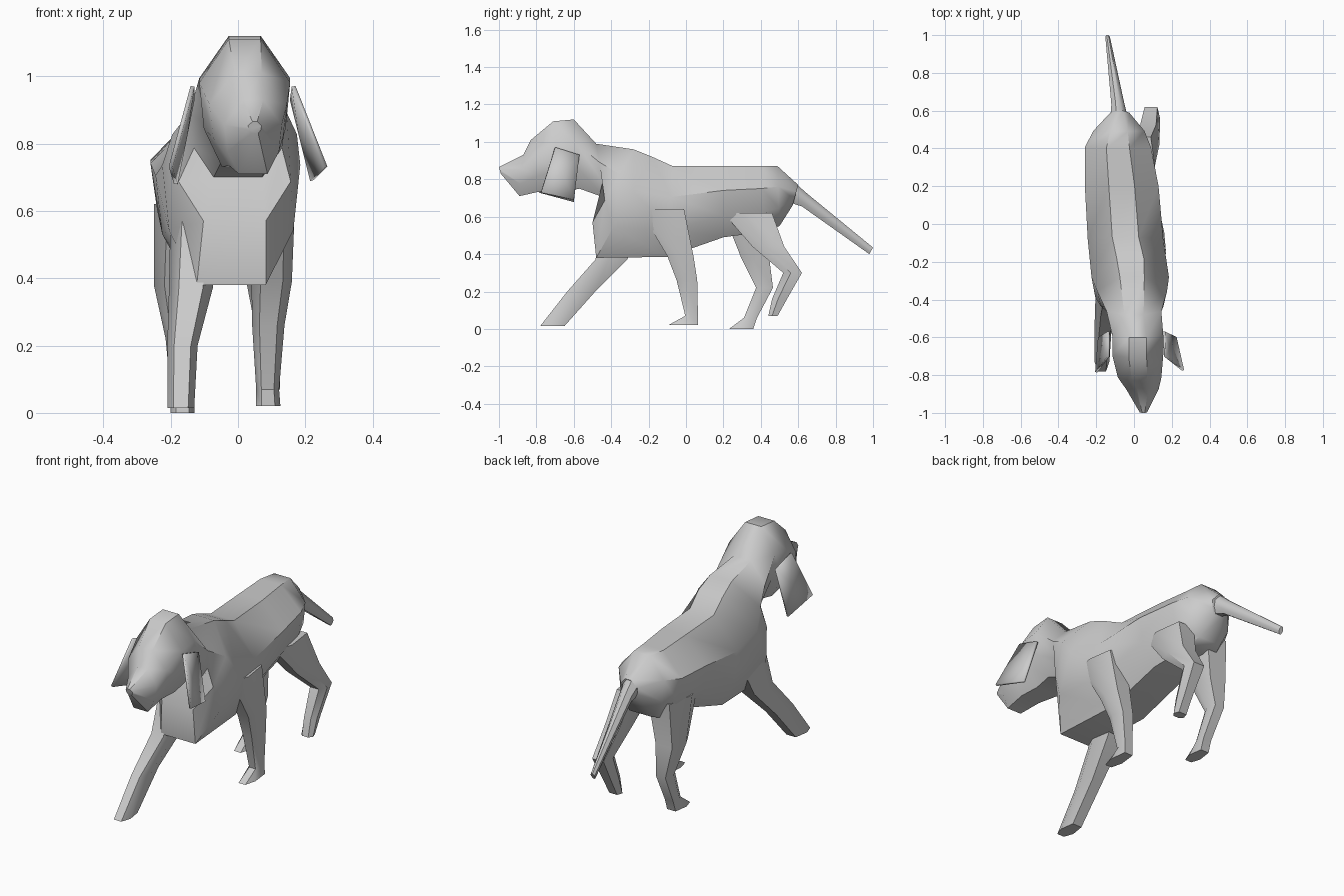
import bpy, bmesh, math
from mathutils import Vector

if "Cube" in bpy.data.objects:
    bpy.data.objects.remove(bpy.data.objects["Cube"])


def finish(name, bm, angle=45):
    bmesh.ops.recalc_face_normals(bm, faces=bm.faces)
    mesh = bpy.data.meshes.new(name)
    bm.to_mesh(mesh)
    bm.free()
    ob = bpy.data.objects.new(name, mesh)
    bpy.context.collection.objects.link(ob)
    bpy.ops.object.select_all(action='DESELECT')
    bpy.context.view_layer.objects.active = ob
    ob.select_set(True)
    bpy.ops.object.shade_smooth_by_angle(angle=math.radians(angle))
    return ob


def loft(name, rings):
    """Skin a list of point rings and cap both ends."""
    bm = bmesh.new()
    loops = [[bm.verts.new(p) for p in ring] for ring in rings]
    n = len(loops[0])
    for a, b in zip(loops, loops[1:]):
        for i in range(n):
            j = (i + 1) % n
            bm.faces.new((a[i], a[j], b[j], b[i]))
    bm.faces.new(loops[0])
    bm.faces.new(loops[-1])
    return finish(name, bm)


# Half cross-section: (share of half width, share of height)
HALF = [(.35, 1), (1, .66), (.9, .3), (.5, 0)]
SECTION = HALF + [(-u, t) for u, t in reversed(HALF)]


def slice_ring(cx, hw, top, bottom):
    """Cross-section between a top (y, z) and a bottom (y, z) point."""
    t, b = Vector((cx, *top)), Vector((cx, *bottom))
    return [b.lerp(t, s) + Vector((u * hw, 0, 0)) for u, s in SECTION]


def leg_ring(x, y, z, hx, hy):
    """Level six-sided ring."""
    return [(x + hx * u, y + hy * v, z) for u, v in
            [(.55, -1), (1, -.2), (.7, 1), (-.7, 1), (-1, -.2), (-.55, -1)]]


# Body, neck and head, nose to rump
body = [
    (.05, .02, (-1, .865), (-.99, .83)),
    (.045, .085, (-.87, .93), (-.89, .71)),
    (.03, .115, (-.83, 1.01), (-.78, .735)),
    (.02, .135, (-.71, 1.11), (-.66, .73)),
    (.02, .135, (-.60, 1.12), (-.57, .75)),
    (.00, .145, (-.48, .99), (-.43, .70)),
    (-.01, .185, (-.28, .96), (-.50, .57)),
    (-.02, .205, (-.18, .92), (-.48, .38)),
    (-.045, .20, (-.07, .87), (-.10, .385)),
    (-.065, .195, (.20, .87), (.20, .49)),
    (-.085, .175, (.40, .87), (.42, .52)),
    (-.08, .135, (.49, .87), (.50, .55)),
    (-.075, .05, (.60, .77), (.57, .66)),
]
loft("body_and_head", [slice_ring(*r) for r in body])

# Tail
loft("tail", [slice_ring(*r) for r in [
    (-.075, .05, (.53, .83), (.54, .68)),
    (-.085, .035, (.64, .73), (.62, .655)),
    (-.14, .012, (1, .435), (.98, .40))]])

# Walking legs: x, y, z, half width, half depth from the top down
legs = {
    "front_left_leg": [
        (-.12, -.30, .62, .08, .12), (-.14, -.40, .37, .065, .085),
        (-.165, -.56, .20, .045, .075), (-.17, -.715, .015, .04, .065)],
    "front_right_leg": [
        (.10, -.13, .64, .07, .12), (.10, -.03, .39, .06, .07),
        (.09, .005, .26, .048, .055), (.088, .03, .07, .034, .034),
        (.09, -.015, .02, .036, .08)],
    "hind_left_leg": [
        (-.16, .33, .62, .09, .13), (-.18, .37, .38, .07, .075),
        (-.175, .42, .22, .04, .045), (-.165, .345, .06, .035, .035),
        (-.165, .295, .0, .036, .065)],
    "hind_right_leg": [
        (.04, .33, .62, .07, .13), (.075, .44, .44, .06, .085),
        (.09, .57, .30, .048, .05), (.09, .50, .16, .036, .04),
        (.09, .465, .07, .034, .025)],
}
for name, rings in legs.items():
    loft(name, [leg_ring(*r) for r in rings])


# Flapping ears: thin four-cornered sheets with a dented middle
def ear(name, corners, centre):
    bm = bmesh.new()
    c = bm.verts.new(centre)
    vs = [bm.verts.new(p) for p in corners]
    for i in range(4):
        bm.faces.new((c, vs[i], vs[(i + 1) % 4]))
    ob = finish(name, bm, 30)
    sol = ob.modifiers.new("thickness", 'SOLIDIFY')
    sol.thickness = .012
    sol.offset = 0


ear("right_ear", [(.165, -.70, .97), (.16, -.57, .93),
                  (.22, -.60, .69), (.26, -.775, .73)], (.185, -.66, .83))
ear("left_ear", [(-.135, -.70, .97), (-.135, -.57, .93),
                 (-.185, -.60, .68), (-.20, -.785, .73)], (-.155, -.66, .83))
